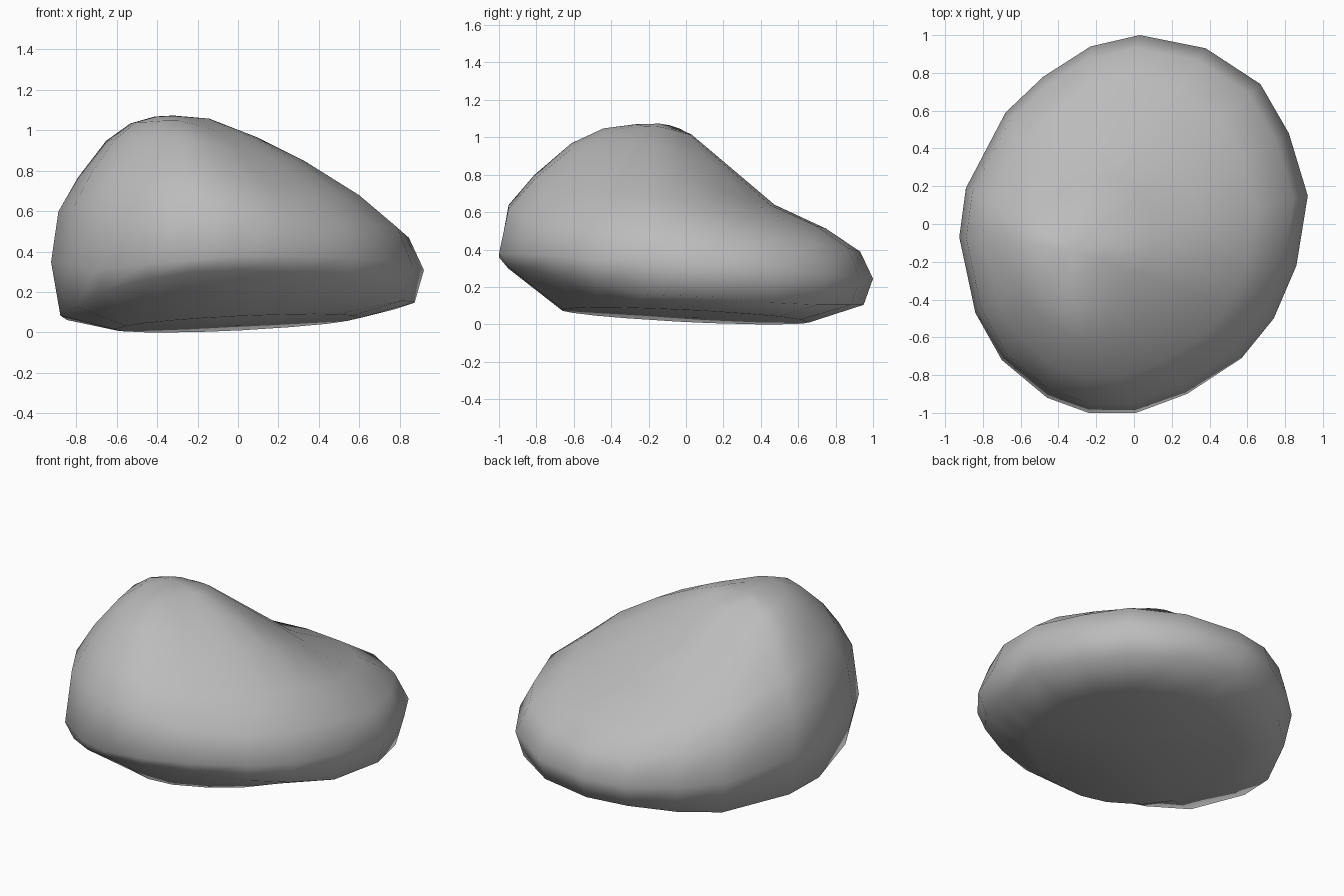
import bpy, bmesh

# Rock outline, anticlockwise from the front:
# x, y of the widest point, then heights: lower edge, widest point, shoulder, upper slope
RIBS = [
    (-0.24, -1.00, 0.30, 0.36, 0.64, 0.97),
    (0.01, -1.00, 0.31, 0.38, 0.62, 0.94),
    (0.28, -0.90, 0.30, 0.38, 0.57, 0.90),
    (0.57, -0.71, 0.26, 0.37, 0.54, 0.87),
    (0.74, -0.50, 0.22, 0.35, 0.53, 0.86),
    (0.86, -0.22, 0.17, 0.34, 0.52, 0.85),
    (0.92, 0.15, 0.16, 0.31, 0.47, 0.78),
    (0.82, 0.48, 0.13, 0.29, 0.44, 0.71),
    (0.67, 0.74, 0.12, 0.27, 0.43, 0.66),
    (0.38, 0.93, 0.12, 0.25, 0.41, 0.64),
    (0.03, 1.00, 0.12, 0.25, 0.39, 0.63),
    (-0.23, 0.94, 0.11, 0.24, 0.40, 0.65),
    (-0.48, 0.78, 0.08, 0.24, 0.42, 0.69),
    (-0.68, 0.59, 0.06, 0.25, 0.46, 0.77),
    (-0.89, 0.19, 0.08, 0.31, 0.57, 0.91),
    (-0.925, -0.07, 0.10, 0.35, 0.60, 0.95),
    (-0.84, -0.47, 0.14, 0.34, 0.63, 0.96),
    (-0.70, -0.72, 0.21, 0.31, 0.63, 0.96),
    (-0.46, -0.92, 0.27, 0.34, 0.64, 0.97),
]
PEAK = (-0.32, -0.14, 1.075)


def toward_peak(x, y, s, z):
    return (PEAK[0] * (1 - s) + x * s, PEAK[1] * (1 - s) + y * s, z)


def rib_points(x, y, low, wide, shoulder, slope):
    bx, by = x * 0.66, y * 0.66
    brow = slope + (shoulder - slope) * 0.59 + 0.025
    crown = PEAK[2] - 0.3 * (PEAK[2] - slope) ** 2
    upper = (crown + slope) / 2 + 0.13 * max(0, slope - 0.75)
    return [
        (bx, by, 0.065 - 0.05 * by + 0.05 * bx),
        (x * 0.95, y * 0.95, low),
        (x, y, wide),
        toward_peak(x, y, 0.94, shoulder),
        toward_peak(x, y, 0.78, brow),
        toward_peak(x, y, 0.55, slope),
        toward_peak(x, y, 0.35, upper),
        toward_peak(x, y, 0.15, crown),
    ]


# Rock skin: rings lofted from underside to crown
bm = bmesh.new()
ribs = [[bm.verts.new(p) for p in rib_points(*r)] for r in RIBS]
base = bm.verts.new((0, 0.05, 0.055))
top = bm.verts.new(PEAK)
for a, b in zip(ribs, ribs[1:] + ribs[:1]):
    for i in range(len(a) - 1):
        bm.faces.new((a[i], b[i], b[i + 1], a[i + 1]))
    bm.faces.new((base, b[0], a[0]))
    bm.faces.new((a[-1], b[-1], top))

# Rest the rock on the ground
ground = min(v.co.z for v in bm.verts)
for v in bm.verts:
    v.co.z -= ground * max(0.0, 1 - v.co.z / 0.3)
lowest = min(v.co.z for v in bm.verts)
for v in bm.verts:
    v.co.z -= lowest
bmesh.ops.recalc_face_normals(bm, faces=bm.faces)
for f in bm.faces:
    f.smooth = True

mesh = bpy.data.meshes.new("rock")
bm.to_mesh(mesh)
bm.free()
rock = bpy.data.objects.new("rock", mesh)
bpy.context.collection.objects.link(rock)

# Dark grey stone
stone = bpy.data.materials.new("stone")
stone.diffuse_color = (0.5, 0.5, 0.5, 1)
mesh.materials.append(stone)
